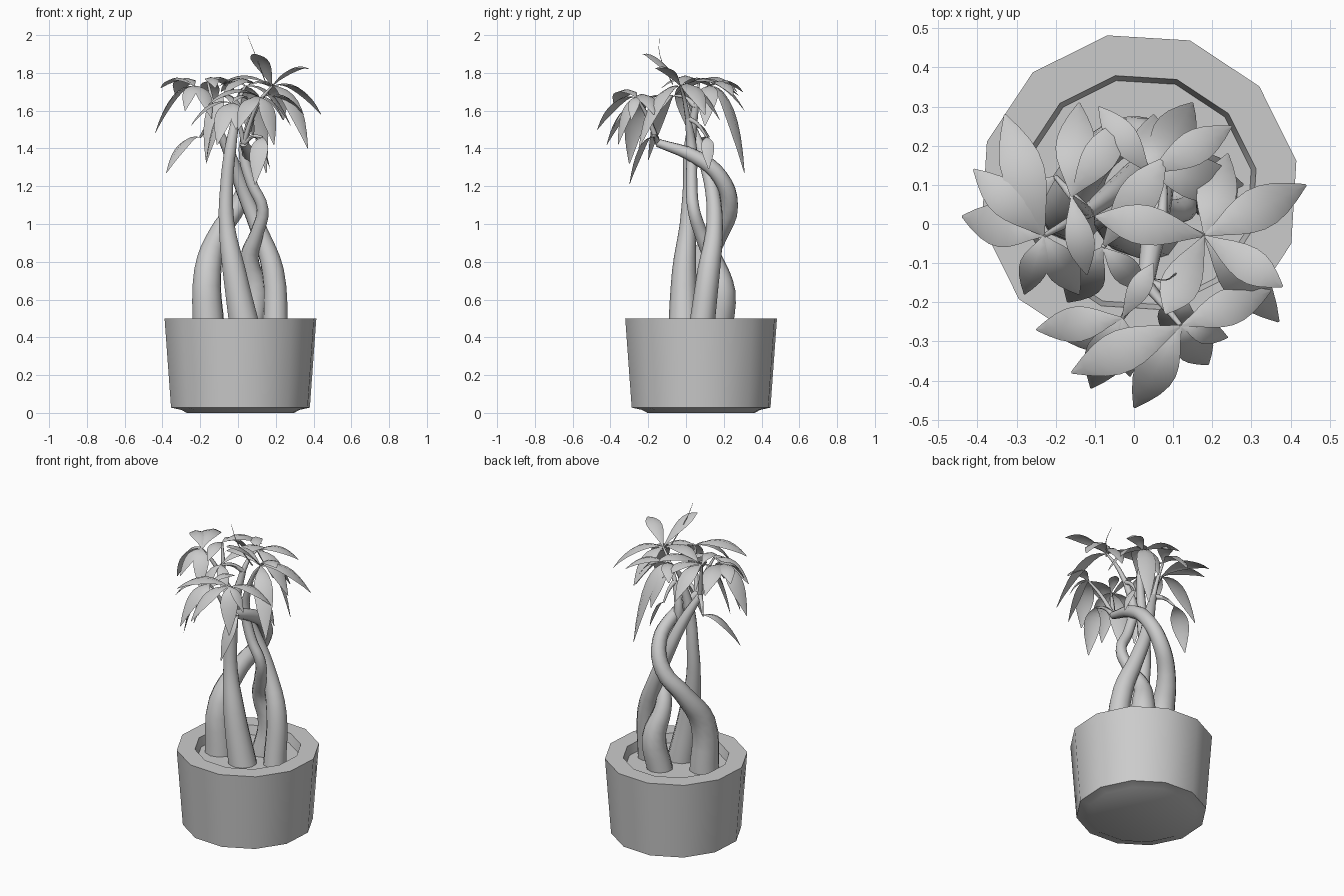
import bpy, bmesh, math
from mathutils import Vector

cube = bpy.data.objects.get("Cube")
if cube:
    bpy.data.objects.remove(cube)

grey = bpy.data.materials.new("plain grey")
grey.use_nodes = True
grey.diffuse_color = (0.6, 0.6, 0.6, 1)
grey.node_tree.nodes["Principled BSDF"].inputs["Base Color"].default_value = grey.diffuse_color


def add_object(name, mesh, angle):
    obj = bpy.data.objects.new(name, mesh)
    bpy.context.collection.objects.link(obj)
    mesh.materials.clear()
    mesh.materials.append(grey)
    bpy.ops.object.select_all(action='DESELECT')
    obj.select_set(True)
    bpy.context.view_layer.objects.active = obj
    bpy.ops.object.shade_smooth_by_angle(angle=math.radians(angle))
    return obj


def lathe(name, profile, centre, sides, turn):
    """Closed faceted solid from (radius, height) rings."""
    bm = bmesh.new()
    rings = []
    for radius, z in profile:
        ring = []
        for i in range(sides):
            a = turn + math.tau * i / sides
            ring.append(bm.verts.new((centre[0] + radius * math.cos(a),
                                      centre[1] + radius * math.sin(a), z)))
        rings.append(ring)
    for low, high in zip(rings, rings[1:]):
        for i in range(sides):
            j = (i + 1) % sides
            bm.faces.new((low[i], low[j], high[j], high[i]))
    bm.faces.new(rings[0][::-1])
    bm.faces.new(rings[-1])
    mesh = bpy.data.meshes.new(name)
    bm.to_mesh(mesh)
    bm.free()
    add_object(name, mesh, 32)


def tube(name, points, radii, sides=2):
    """Tapered tube through points, converted to a mesh; returns its end."""
    curve = bpy.data.curves.new(name, 'CURVE')
    curve.dimensions = '3D'
    curve.bevel_depth = 1
    curve.bevel_resolution = sides
    curve.resolution_u = 4
    curve.use_fill_caps = True
    spline = curve.splines.new('BEZIER')
    spline.bezier_points.add(len(points) - 1)
    for bp, co, r in zip(spline.bezier_points, points, radii):
        bp.co = co
        bp.radius = r
        bp.handle_left_type = bp.handle_right_type = 'AUTO'
    temp = bpy.data.objects.new(name + " path", curve)
    bpy.context.collection.objects.link(temp)
    bpy.context.view_layer.update()
    graph = bpy.context.evaluated_depsgraph_get()
    mesh = bpy.data.meshes.new_from_object(temp.evaluated_get(graph))
    bpy.data.objects.remove(temp)
    add_object(name, mesh, 60)
    return Vector(points[-1])


LEAF_ROWS = 9


def add_leaf(bm, base, tip):
    """Arched leaf with a raised midrib, narrow stalk and pointed tip."""
    span = tip - base
    side = span.cross(Vector((0, 0, 1))).normalized()
    flat = Vector((span.x, span.y, 0)).normalized()
    bend = base + span * 0.45 + (Vector((0, 0, 1)) + flat * 0.25) * span.length * 0.4
    half = min(0.055, span.length * 0.18)
    rows = []
    for i in range(LEAF_ROWS):
        t = i / (LEAF_ROWS - 1)
        width = half * max(0.05, math.sin(math.pi * t ** 1.1) ** 0.9)
        p = base * (1 - t) ** 2 + bend * 2 * t * (1 - t) + tip * t * t
        tangent = (bend - base) * (1 - t) + (tip - bend) * t
        sink = side.cross(tangent).normalized() * width * 0.3
        edge = side * width
        rows.append([bm.verts.new(q) for q in (p - edge - sink, p, p + edge - sink)])
    for a, b in zip(rows, rows[1:]):
        for k in range(2):
            bm.faces.new((a[k], a[k + 1], b[k + 1], b[k]))


def leaf_cluster(label, start, hub, *tips):
    """Branch from a trunk end to a hub, with leaves from the hub to each tip."""
    hub = Vector(hub)
    knee = start.lerp(hub, 0.5) + Vector((0, 0, 0.02))
    tube(label + "_branch", [start, knee, hub], (.016, .011, .006), 1)
    bm = bmesh.new()
    for tip in tips:
        add_leaf(bm, hub, Vector(tip))
    mesh = bpy.data.meshes.new(label + "_leaves")
    bm.to_mesh(mesh)
    bm.free()
    add_object(label + "_leaves", mesh, 80)


# Pot with chamfered foot, thick rim and recessed soil
lathe("pot", [(.29, 0), (.32, .016), (.375, .028), (.41, .5), (.305, .5), (.292, .445)],
      (.013, .08), 12, math.radians(11.5))

# Four braided trunks
left_end = tube("left_trunk",
                [(-.155, .04, .43), (-.16, .06, .75), (-.1, .17, .95), (0, .23, 1.1),
                 (.06, .18, 1.25), (.06, .06, 1.35), (.03, -.15, 1.43)],
                (.088, .074, .054, .047, .042, .038, .022), 3)
front_end = tube("front_trunk",
                 [(.04, -.01, .43), (-.02, -.01, .75), (-.06, .01, 1), (-.06, .02, 1.2),
                  (-.04, .02, 1.4), (0, .05, 1.62)],
                 (.085, .064, .043, .036, .032, .018), 3)
right_end = tube("right_trunk",
                 [(.2, .08, .43), (.185, .12, .75), (.11, .15, .97), (.03, .14, 1.17),
                  (-.04, .09, 1.36), (-.12, .03, 1.53)],
                 (.068, .06, .045, .038, .032, .018), 3)
back_end = tube("back_trunk",
                [(.06, .17, .43), (.09, .19, .64), (.06, .14, .82), (.1, .08, .95),
                 (.13, .04, 1.08), (.07, .03, 1.22), (.03, .03, 1.4), (.07, .01, 1.56)],
                (.075, .072, .05, .036, .032, .03, .028, .016), 3)

# Leaf clusters on the trunk ends
leaf_cluster("right", back_end, (.18, -.03, 1.73),
             (.44, .1, 1.58), (.37, -.25, 1.4), (-.1, .02, 1.73), (.08, -.23, 1.9),
             (.38, -.16, 1.82), (.24, .18, 1.55))
leaf_cluster("front", left_end, (.12, -.26, 1.67),
             (-.16, -.38, 1.63), (0, -.47, 1.5), (.24, -.29, 1.55), (.19, -.36, 1.42),
             (.35, -.17, 1.58))
leaf_cluster("middle", left_end, (-.03, -.24, 1.64),
             (-.25, -.27, 1.52), (-.11, -.42, 1.42), (-.01, -.39, 1.5), (-.17, -.3, 1.32),
             (.05, -.1, 1.66))
leaf_cluster("left", right_end, (-.23, -.03, 1.73),
             (-.33, .28, 1.68), (-.44, .02, 1.48), (-.41, .14, 1.72), (-.14, -.18, 1.56),
             (-.28, -.18, 1.6))
leaf_cluster("upper_left", right_end, (-.16, .07, 1.75),
             (-.02, .27, 1.7), (-.14, .31, 1.6), (-.12, -.13, 1.72))
leaf_cluster("centre", front_end, (-.08, -.06, 1.68),
             (.08, .17, 1.74), (-.17, -.2, 1.34), (.03, -.17, 1.56))
leaf_cluster("back", front_end, (.04, .13, 1.73),
             (-.09, .3, 1.7), (.25, .25, 1.68), (.15, .31, 1.27), (.28, .1, 1.52),
             (.05, .28, 1.5))

# Single low leaves
leaf_cluster("low_left", right_end, (-.2, .12, 1.46), (-.38, 0, 1.27))
leaf_cluster("low_right", back_end, (.08, .11, 1.46), (.17, .12, 1.29))
leaf_cluster("low_front", left_end, (.13, -.18, 1.46), (.09, -.3, 1.21))

# Thin new shoot at the very top
tube("top_shoot", [(.15, -.07, 1.74), (.09, -.14, 1.9), (.05, -.14, 2)], (.004, .002, .001), 0)
